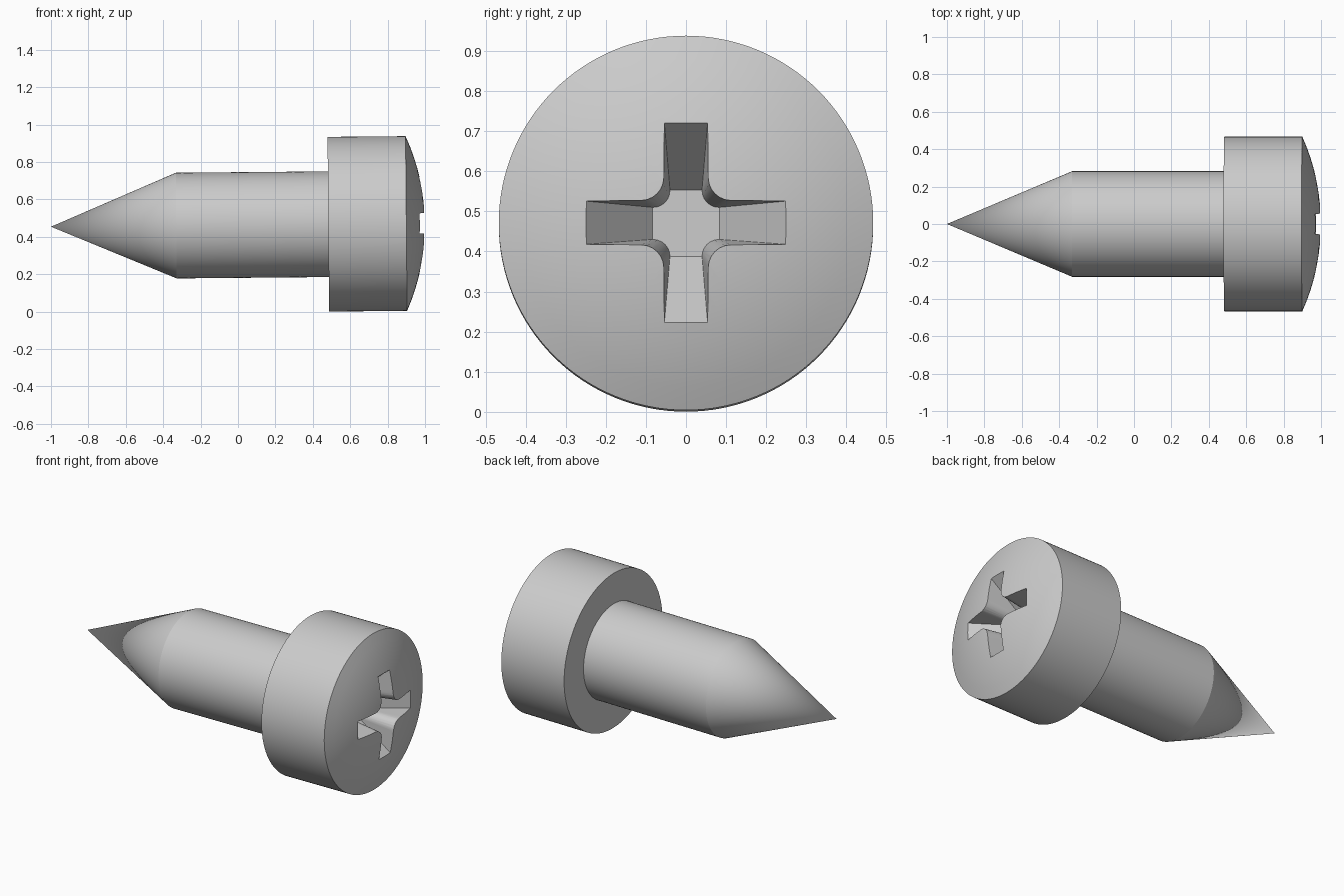
import bpy, bmesh, math
from mathutils import Matrix

if "Cube" in bpy.data.objects:
    bpy.data.objects.remove(bpy.data.objects["Cube"])

steel = bpy.data.materials.new("steel_grey")
steel.diffuse_color = (0.6, 0.6, 0.6, 1)
steel.use_nodes = True
steel.node_tree.nodes["Principled BSDF"].inputs["Base Color"].default_value = steel.diffuse_color

SIDES = 128
HEAD_R, RIM_X, DOME_H = 0.467, 0.90, 0.10


def make_object(name, bm):
    bmesh.ops.recalc_face_normals(bm, faces=bm.faces[:])
    mesh = bpy.data.meshes.new(name)
    bm.to_mesh(mesh)
    bm.free()
    obj = bpy.data.objects.new(name, mesh)
    bpy.context.collection.objects.link(obj)
    mesh.materials.append(steel)
    return obj


def revolve(name, profile):
    """Spin (x, radius) points round the x axis."""
    bm = bmesh.new()
    verts = [bm.verts.new((x, 0, r)) for x, r in profile]
    edges = [bm.edges.new(pair) for pair in zip(verts, verts[1:])]
    bmesh.ops.spin(bm, geom=verts + edges, cent=(0, 0, 0), axis=(1, 0, 0),
                   angle=math.tau, steps=SIDES, use_duplicate=False)
    bmesh.ops.remove_doubles(bm, verts=bm.verts[:], dist=1e-5)
    return make_object(name, bm)


def cross_loop(bm, x, t):
    """Filleted cross section; t = 0 at the recess floor, 1 at the arm ends."""
    w = 0.040 + 0.014 * t
    length = 0.083 + 0.167 * t
    r = 0.042 + 0.013 * t
    arm = [(length, -w), (length, w)]
    for i in range(7):
        a = math.radians(270 - 15 * i)
        arm.append((w + r + r * math.cos(a), w + r + r * math.sin(a)))
    loop = []
    for k in range(4):
        turn = Matrix.Rotation(k * math.pi / 2, 3, 'X')
        loop += [bm.verts.new(turn @ Matrix.Identity(3) @ Matrix(((0, 0, 0), (1, 0, 0), (0, 1, 0)))
                              .col[0] * y + turn.col[2] * z) for y, z in arm]
    for v in loop:
        v.co.x = x
    return loop


# Pointed shank and round head with a shallow dome
profile = [(-1, 0), (-0.33, 0.2825), (0.483, 0.2825), (0.483, HEAD_R)]
dome_r = (HEAD_R ** 2 + DOME_H ** 2) / (2 * DOME_H)
for i in range(9):
    r = HEAD_R * (1 - i / 8)
    profile.append((RIM_X + DOME_H - dome_r + math.sqrt(dome_r ** 2 - r ** 2), r))
screw = revolve("screw_body", profile)

# Tapered cross recess cutter
bm = bmesh.new()
floor_x, arm_x, top_x = 0.775, 0.973, 1.05
low = cross_loop(bm, floor_x, 0)
high = cross_loop(bm, top_x, (top_x - floor_x) / (arm_x - floor_x))
n = len(low)
for i in range(n):
    j = (i + 1) % n
    bm.faces.new((low[i], low[j], high[j], high[i]))
bm.faces.new(low)
bm.faces.new(high)
cutter = make_object("recess_cutter", bm)

cut = screw.modifiers.new("recess", 'BOOLEAN')
cut.operation = 'DIFFERENCE'
cut.solver = 'EXACT'
cut.object = cutter
bpy.context.view_layer.objects.active = screw
screw.select_set(True)
bpy.ops.object.modifier_apply(modifier=cut.name)
bpy.data.objects.remove(cutter)

# Smooth round surfaces, crisp edges, and a very slight tilt at rest
bpy.ops.object.shade_smooth_by_angle(angle=math.radians(20))
screw.rotation_euler.y = -0.009
screw.location.z = 0.463
